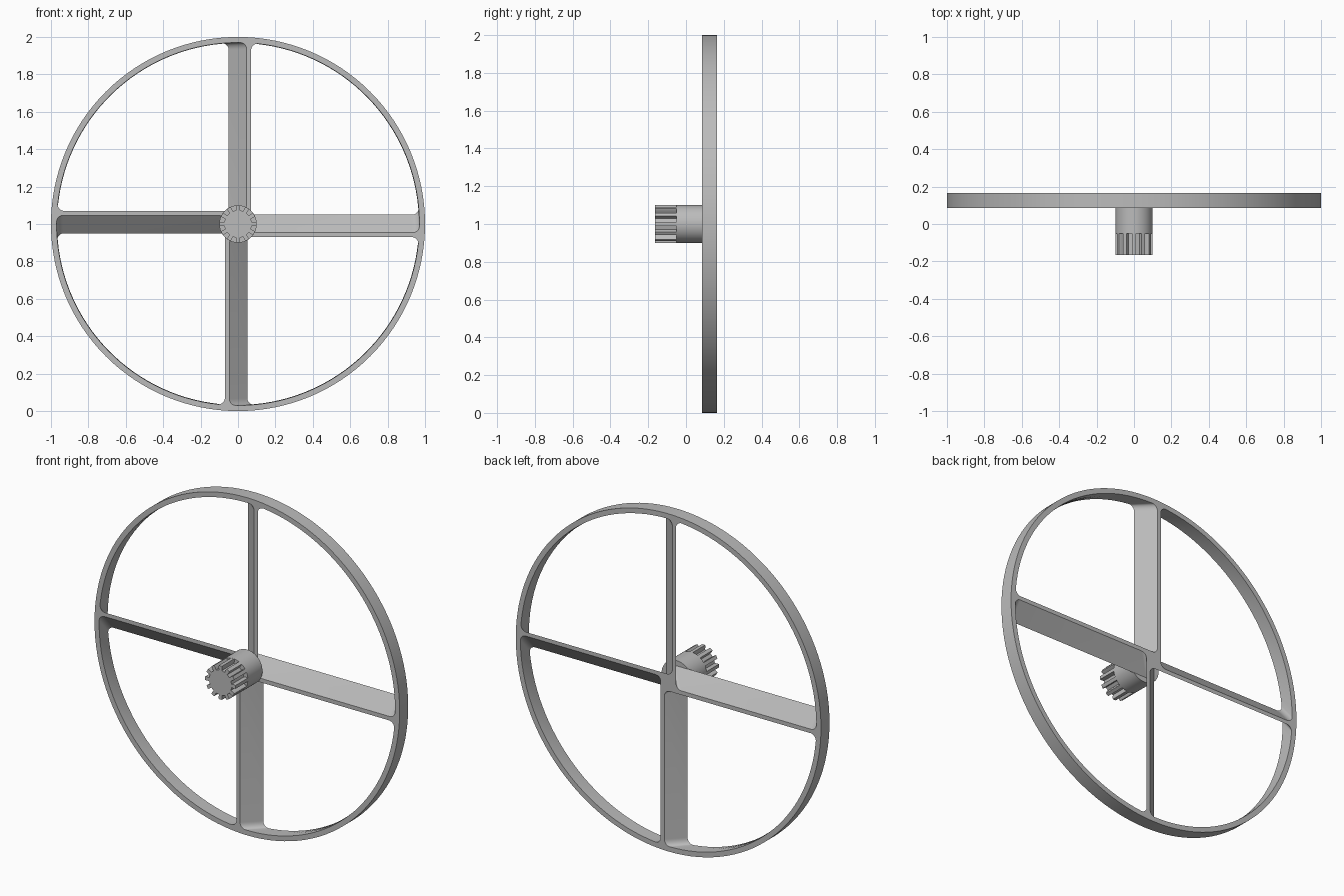
import bpy, bmesh
from math import pi, sin, cos, sqrt, atan2

if "Cube" in bpy.data.objects:
    bpy.data.objects.remove(bpy.data.objects["Cube"])

gray = bpy.data.materials.new("plain gray")
gray.use_nodes = True
gray.diffuse_color = (0.5, 0.5, 0.5, 1)
gray.node_tree.nodes["Principled BSDF"].inputs["Base Color"].default_value = (0.5, 0.5, 0.5, 1)

FRONT, BACK = 0.085, 0.165
INNER, FILLET = 0.97, 0.035


def arc(cx, cz, r, a0, a1, n):
    return [(cx + r * cos(a0 + (a1 - a0) * i / n), cz + r * sin(a0 + (a1 - a0) * i / n))
            for i in range(n + 1)]


def opening(a, b, turn):
    """Rounded quarter opening right of x = a, above z = b, turned about the axle."""
    f, r = FILLET, INNER - FILLET
    x1, z1 = a + f, b + f
    x3, z2 = sqrt(r * r - z1 * z1), sqrt(r * r - x1 * x1)
    low, high = atan2(z1, x3), atan2(z2, x1)
    pts = arc(x1, z1, f, pi, 1.5 * pi, 8)
    pts += arc(x3, z1, f, -pi / 2, low, 8)
    pts += arc(0, 0, INNER, low, high, 32)[1:-1]
    pts += arc(x1, z2, f, high, pi, 8)
    c, s = cos(turn), sin(turn)
    return [(x * c - z * s, x * s + z * c) for x, z in pts]


def loop(bm, pts, y):
    verts = [bm.verts.new((x, y, z + 1)) for x, z in pts]
    edges = [bm.edges.new((v, verts[i - 1])) for i, v in enumerate(verts)]
    return verts, edges


def bridge(bm, va, vb):
    for i in range(len(va)):
        bm.faces.new((va[i - 1], va[i], vb[i], vb[i - 1]))


def finish(bm, name):
    bmesh.ops.recalc_face_normals(bm, faces=bm.faces[:])
    mesh = bpy.data.meshes.new(name)
    bm.to_mesh(mesh)
    bm.free()
    mesh.materials.append(gray)
    ob = bpy.data.objects.new(name, mesh)
    bpy.context.collection.objects.link(ob)
    bpy.ops.object.select_all(action='DESELECT')
    ob.select_set(True)
    bpy.context.view_layer.objects.active = ob
    bpy.ops.object.shade_smooth_by_angle(angle=0.5)
    return ob


# Rim with four slanted spokes: openings shift sideways from front to back
bm = bmesh.new()
rim = arc(0, 0, 1, 0, 2 * pi, 128)[:-1]
front_v, front_e = loop(bm, rim, FRONT)
back_v, back_e = loop(bm, rim, BACK)
bridge(bm, front_v, back_v)
for k in range(4):
    fv, fe = loop(bm, opening(0.07, -0.046, k * pi / 2), FRONT)
    bv, be = loop(bm, opening(-0.026, 0.05, k * pi / 2), BACK)
    bridge(bm, fv, bv)
    front_e += fe
    back_e += be
for edges, ny in ((front_e, -1), (back_e, 1)):
    bmesh.ops.triangle_fill(bm, edges=edges, normal=(0, ny, 0), use_beauty=True)
finish(bm, "spoked_rim")


def prism(name, pts, y0, y1):
    bm = bmesh.new()
    a, _ = loop(bm, pts, y0)
    b, _ = loop(bm, pts, y1)
    bridge(bm, a, b)
    bm.faces.new(a)
    bm.faces.new(b)
    return finish(bm, name)


# Round shaft behind the pinion
prism("shaft", arc(0, 0, 0.1, 0, 2 * pi, 64)[:-1], -0.05, FRONT + 0.001)

# Pinion with twelve teeth
TEETH = 12
gear = []
for t in range(TEETH):
    mid = 2 * pi * t / TEETH
    for r, off in ((0.074, -0.13), (0.09, -0.13), (0.1, -0.1),
                   (0.1, 0.1), (0.09, 0.13), (0.074, 0.13)):
        gear.append((r * cos(mid + off), r * sin(mid + off)))
prism("pinion", gear, -0.165, -0.05)
